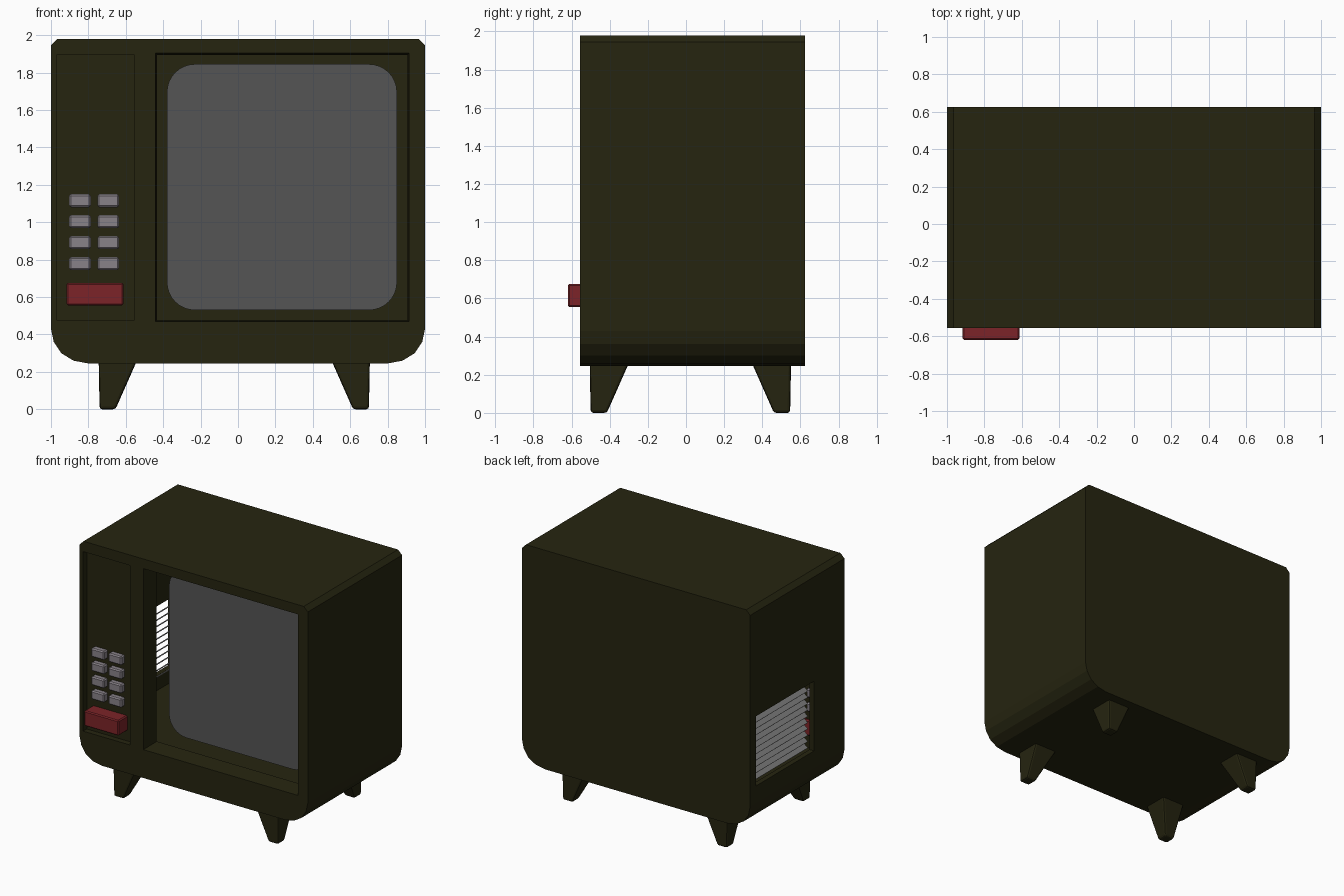
import bpy, bmesh, math
from mathutils import Matrix, Vector

cube = bpy.data.objects.get("Cube")
if cube:
    bpy.data.objects.remove(cube, do_unlink=True)


def material(name, r, g, b):
    m = bpy.data.materials.new(name)
    m.use_nodes = True
    m.diffuse_color = (r, g, b, 1)
    node = m.node_tree.nodes["Principled BSDF"]
    node.inputs["Base Color"].default_value = (r, g, b, 1)
    node.inputs["Roughness"].default_value = 0.8
    return m


olive = material("dark olive", 0.019, 0.018, 0.005)
screen_grey = material("screen grey", 0.09, 0.09, 0.09)
light_grey = material("button grey", 0.25, 0.225, 0.25)
slat_grey = material("slat grey", 0.2, 0.2, 0.2)
red = material("button red", 0.2, 0.017, 0.021)


def add_object(name, bm, mat):
    bmesh.ops.recalc_face_normals(bm, faces=bm.faces)
    mesh = bpy.data.meshes.new(name)
    bm.to_mesh(mesh)
    bm.free()
    mesh.materials.append(mat)
    ob = bpy.data.objects.new(name, mesh)
    bpy.context.collection.objects.link(ob)
    return ob


def box(name, x, y, z, mat, bevel=0.0, taper=0.0):
    """Box between ranges; taper pulls the rear face inwards."""
    bm = bmesh.new()
    bmesh.ops.create_cube(bm, size=1)
    for v in bm.verts:
        sx, sz, rear = v.co.x * 2, v.co.z * 2, v.co.y > 0
        v.co = Vector([r[0] + (c + 0.5) * (r[1] - r[0]) for c, r in zip(v.co, (x, y, z))])
        if rear:
            v.co.x -= sx * taper
            v.co.z -= sz * taper
    if bevel:
        bmesh.ops.bevel(bm, geom=bm.edges[:], offset=bevel, segments=1, affect='EDGES')
    return add_object(name, bm, mat)


def prism(name, profile, y0, y1, mat):
    """Extrude an x-z outline along y."""
    bm = bmesh.new()
    face = bm.faces.new([bm.verts.new((x, y0, z)) for x, z in profile])
    ext = bmesh.ops.extrude_face_region(bm, geom=[face])
    verts = [g for g in ext["geom"] if isinstance(g, bmesh.types.BMVert)]
    bmesh.ops.translate(bm, verts=verts, vec=(0, y1 - y0, 0))
    return add_object(name, bm, mat)


def cut(target, cutter):
    cutter.hide_render = True
    mod = target.modifiers.new("cut", 'BOOLEAN')
    mod.operation = 'DIFFERENCE'
    mod.solver = 'EXACT'
    mod.object = cutter
    bpy.context.view_layer.objects.active = target
    bpy.ops.object.modifier_apply(modifier=mod.name)
    bpy.data.objects.remove(cutter, do_unlink=True)


# Cabinet: chamfered top, rounded bottom
half = [(0.965, 1.98), (1, 1.945), (1, 0.43), (0.985, 0.36),
        (0.945, 0.3), (0.88, 0.26), (0.8, 0.245)]
outline = half + [(-x, z) for x, z in reversed(half)]
cabinet = prism("cabinet", outline, -0.555, 0.625, olive)

# Hollow interior, screen opening, control recess and side vent
cut(cabinet, box("cavity_cutter", (-0.96, 0.96), (-0.4, 0.585), (0.45, 1.94), olive))
cut(cabinet, box("opening_cutter", (-0.441, 0.914), (-0.56, -0.38), (0.469, 1.904), olive, taper=0.01))
cut(cabinet, box("panel_cutter", (-0.968, -0.556), (-0.6, -0.51), (0.475, 1.897), olive))
cut(cabinet, box("vent_cutter", (-1.1, -0.9), (-0.175, 0.555), (0.566, 1.118), olive))

# Screen with rounded corners
radius, steps = 0.15, 8
corners = [(0.85 - radius, 1.845 - radius), (-0.38 + radius, 1.845 - radius),
           (-0.38 + radius, 0.53 + radius), (0.85 - radius, 0.53 + radius)]
rounded = []
for i, (cx, cz) in enumerate(corners):
    for s in range(steps + 1):
        a = math.pi / 2 * (i + s / steps)
        rounded.append((cx + radius * math.cos(a), cz + radius * math.sin(a)))
prism("screen", rounded, -0.32, -0.29, screen_grey)

# Control buttons, two columns of four
for row in range(4):
    for col in range(2):
        x, z = -0.845 + 0.151 * col, 1.115 - 0.112 * row
        box(f"button_{row + 1}_{col + 1}", (x - 0.058, x + 0.058), (-0.553, -0.38),
            (z - 0.035, z + 0.035), light_grey, bevel=0.009)
box("red_button", (-0.917, -0.613), (-0.62, -0.38), (0.555, 0.676), red, bevel=0.008)

# Tilted vent slats, outer edge low
for i in range(11):
    bm = bmesh.new()
    bmesh.ops.create_cube(bm, size=1, matrix=Matrix.Translation((-0.91, 0.19, 0.6 + 0.05 * i))
                          @ Matrix.Rotation(math.radians(-40), 4, 'Y')
                          @ Matrix.Diagonal((0.085, 0.73, 0.008, 1)))
    add_object(f"vent_slat_{i + 1}", bm, slat_grey)


# Tapered legs, outer sides upright
def leg(name, sx, sy):
    bm = bmesh.new()
    bmesh.ops.create_cube(bm, size=1)
    for v in bm.verts:
        top = v.co.z > 0
        width = 0.205 if top else 0.085
        reach = 0.725 if top else 0.72
        v.co = (-0.02 + sx * (reach - (0.5 - v.co.x * sx) * width),
                0.023 + sy * (reach - 0.197 - (0.5 - v.co.y * sy) * width),
                0.26 if top else 0)
    edges = [e for e in bm.edges if min(v.co.z for v in e.verts) < 0.1]
    bmesh.ops.bevel(bm, geom=edges, offset=0.014, segments=2, profile=0.5, affect='EDGES')
    add_object(name, bm, olive)


for sx, side in ((-1, "right"), (1, "left")):
    for sy, end in ((-1, "front"), (1, "back")):
        leg(f"{end}_{side}_leg", sx, sy)
